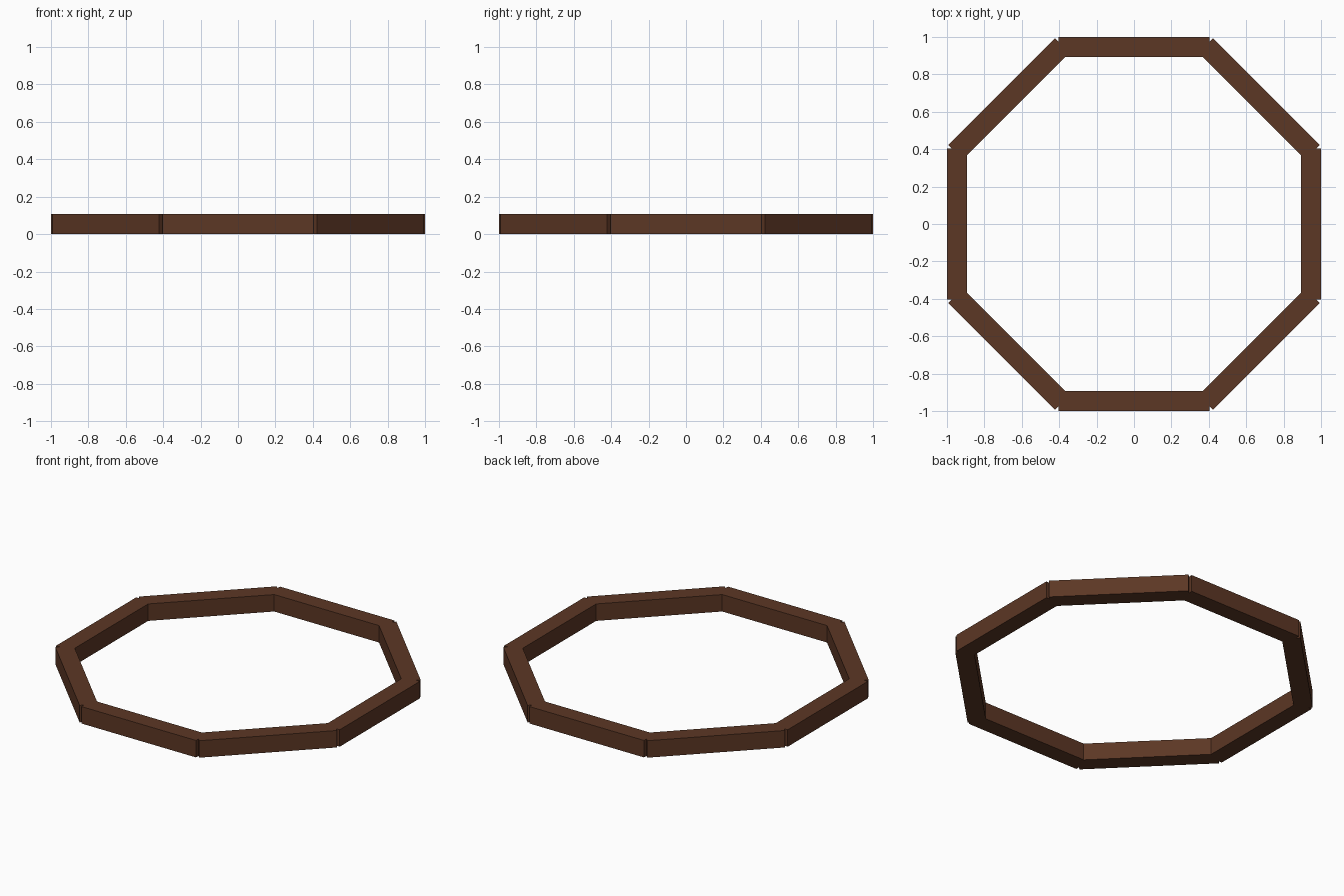
import bpy, math
from mathutils import Matrix

if "Cube" in bpy.data.objects:
    bpy.data.objects.remove(bpy.data.objects["Cube"])

SIDES = 8
LENGTH = 0.808    # beam length, slightly short so corners stay notched
SIZE = 0.108      # square beam section
APOTHEM = 1.0     # centre to outer face

wood = bpy.data.materials.new("dark brown wood")
wood.diffuse_color = (0.107, 0.038, 0.018, 1)
wood.use_nodes = True
wood.node_tree.nodes["Principled BSDF"].inputs["Base Color"].default_value = wood.diffuse_color

# Eight straight beams laid in an octagon
for i in range(SIDES):
    bpy.ops.mesh.primitive_cube_add(size=1)
    beam = bpy.context.object
    beam.name = f"border_beam_{i + 1}"
    beam.data.transform(
        Matrix.Rotation(i * math.tau / SIDES, 4, 'Z')
        @ Matrix.Translation((0, -(APOTHEM - SIZE / 2), SIZE / 2))
        @ Matrix.Diagonal((LENGTH, SIZE, SIZE, 1)))
    beam.data.materials.append(wood)
